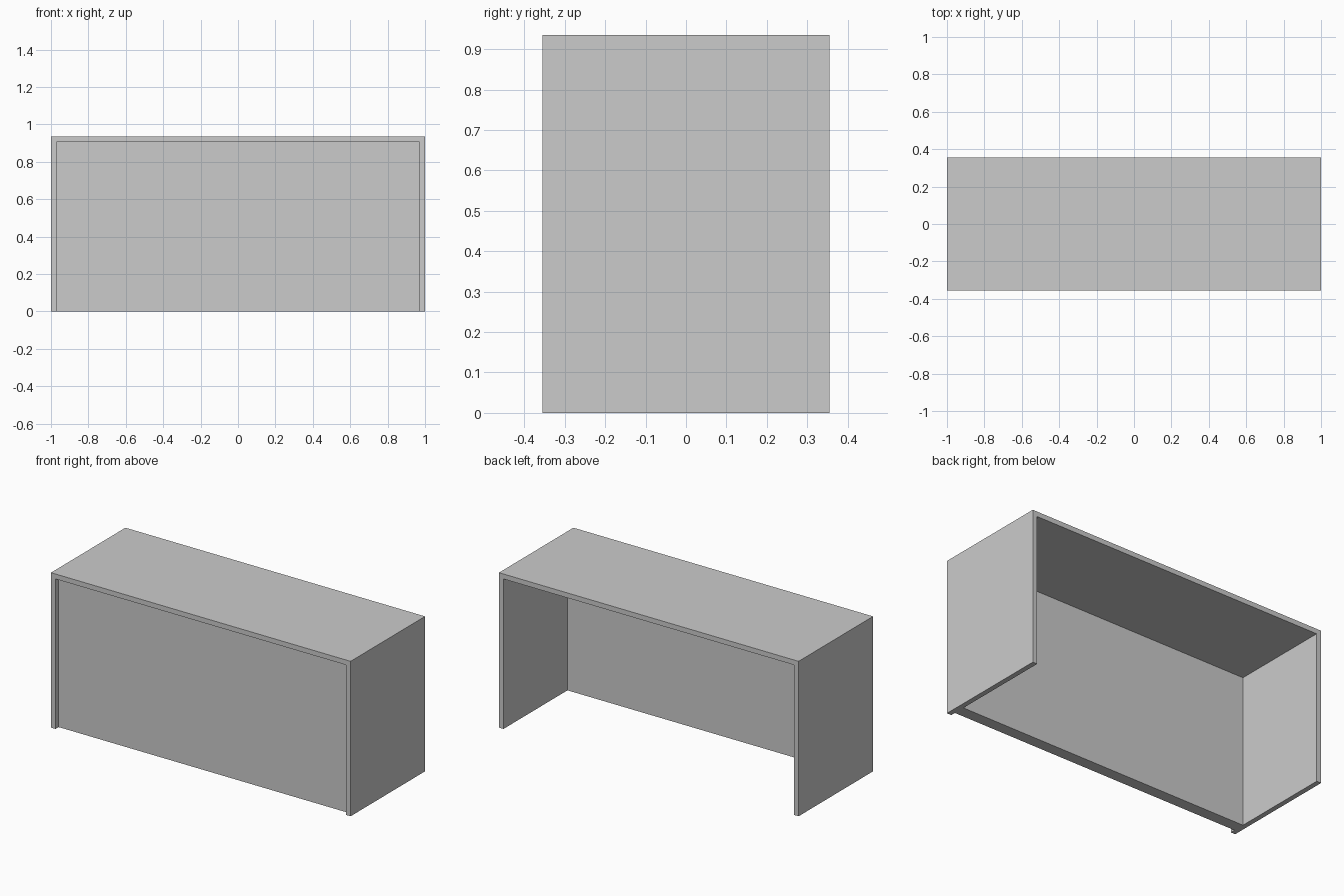
import bpy, bmesh
from mathutils import Vector

if "Cube" in bpy.data.objects:
    bpy.data.objects.remove(bpy.data.objects["Cube"])

W, D, H = 1.0, 0.355, 0.935   # half width, half depth, height
T = 0.03                      # board thickness


def extrude_profile(name, profile, y0, y1):
    """Extrude an x-z outline from y0 to y1."""
    bm = bmesh.new()
    face = bm.faces.new([bm.verts.new((x, y0, z)) for x, z in profile])
    out = bmesh.ops.extrude_face_region(bm, geom=[face])
    verts = [v for v in out["geom"] if isinstance(v, bmesh.types.BMVert)]
    bmesh.ops.translate(bm, verts=verts, vec=Vector((0, y1 - y0, 0)))
    bmesh.ops.recalc_face_normals(bm, faces=bm.faces)
    mesh = bpy.data.meshes.new(name)
    bm.to_mesh(mesh)
    bm.free()
    obj = bpy.data.objects.new(name, mesh)
    bpy.context.collection.objects.link(obj)
    return obj


# Top and two side boards, one continuous arch
half = [(W, H), (W, 0), (W - T, 0), (W - T, H - T)]
arch = half + [(-x, z) for x, z in reversed(half)]
extrude_profile("desk_top_and_sides", arch, -D, D)

# Thick front panel, slightly set back
panel = [(-W + T, 0), (W - T, 0), (W - T, H - T), (-W + T, H - T)]
extrude_profile("front_panel", panel, -D + 0.03, -D + 0.10)
